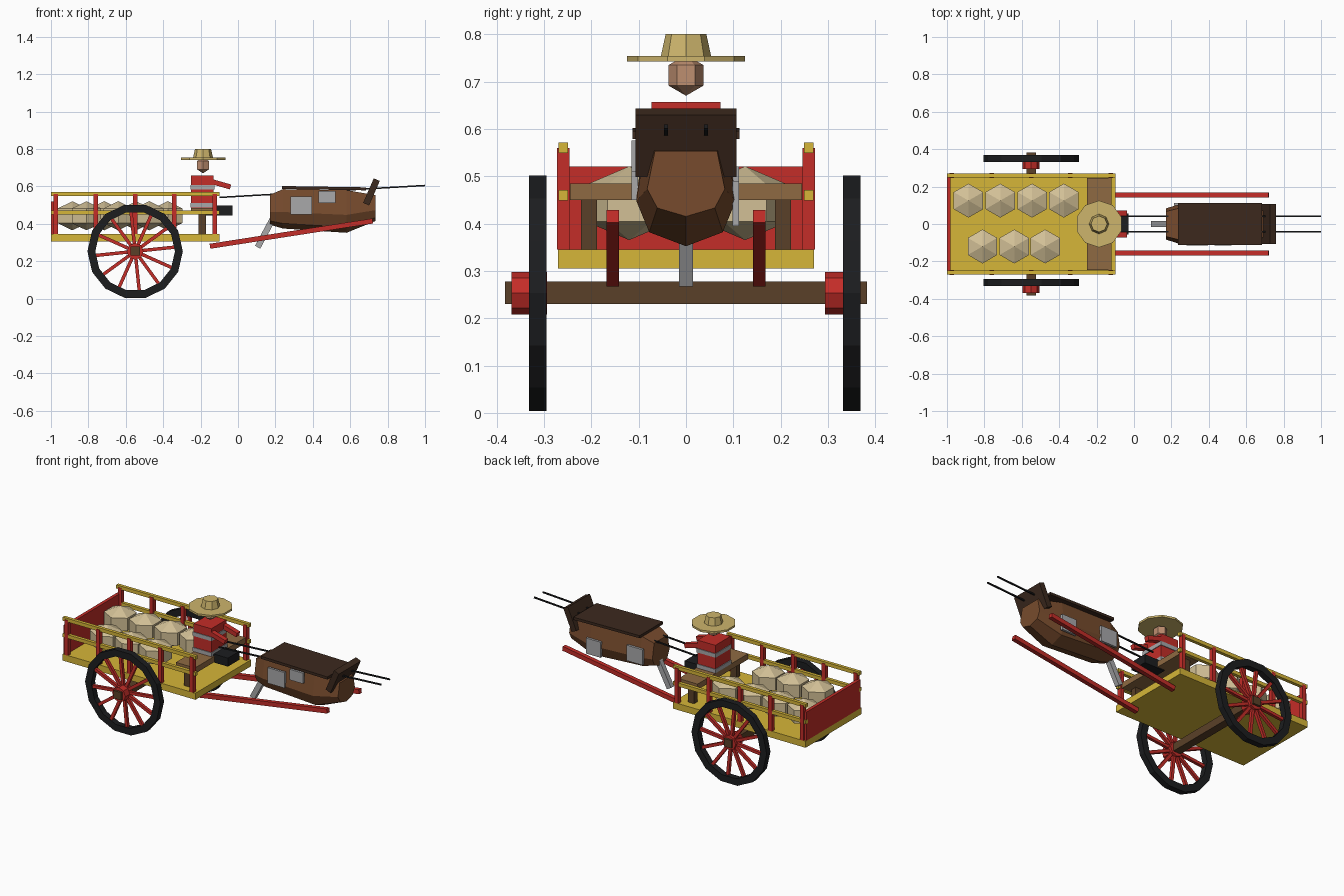
import bpy, bmesh, math
from mathutils import Vector, Matrix

if "Cube" in bpy.data.objects:
    bpy.data.objects.remove(bpy.data.objects["Cube"])

def mat(name, hexcol):
    m = bpy.data.materials.new(name)
    c = [int(hexcol[i:i + 2], 16) / 255 for i in (0, 2, 4)]
    m.diffuse_color = [((v + .055) / 1.055) ** 2.4 for v in c] + [1]
    m.use_nodes = True
    m.node_tree.nodes["Principled BSDF"].inputs["Base Color"].default_value = m.diffuse_color
    return m

YELLOW, RED = mat("yellow", "D6B638"), mat("red", "C42D28")
BLACK, TAN = mat("black", "1C1D1F"), mat("sackcloth", "D2C096")
WOOD, DARK = mat("wood", "8F6A42"), mat("dark_wood", "5A4028")
HIDE, LID = mat("brown_hull", "774B2D"), mat("dark_brown", "3C291E")
GREY, SKIN, STRAW = mat("metal", "A8A8AA"), mat("skin", "BE8E70"), mat("straw", "CDB56C")

def finish(name, bm, material):
    bmesh.ops.recalc_face_normals(bm, faces=bm.faces)
    me = bpy.data.meshes.new(name)
    bm.to_mesh(me)
    bm.free()
    me.materials.append(material)
    ob = bpy.data.objects.new(name, me)
    bpy.context.collection.objects.link(ob)
    return ob

def box(name, lo, hi, material):
    lo, hi = Vector(lo), Vector(hi)
    bm = bmesh.new()
    bmesh.ops.create_cube(bm, size=1, matrix=Matrix.Translation((lo + hi) / 2) @ Matrix.Diagonal((*(hi - lo), 1)))
    return finish(name, bm, material)

def beam(name, a, b, w, h, material):
    """Box from a to b in the xz plane; w along y, h across."""
    a, b = Vector(a), Vector(b)
    d = b - a
    rot = Matrix.Rotation(-math.atan2(d.z, d.x), 4, 'Y')
    bm = bmesh.new()
    bmesh.ops.create_cube(bm, size=1, matrix=Matrix.Translation((a + b) / 2) @ rot @ Matrix.Diagonal((d.length, w, h, 1)))
    return finish(name, bm, material)

def cone(name, loc, r1, r2, depth, n, material, rot=Matrix()):
    bm = bmesh.new()
    bmesh.ops.create_cone(bm, cap_ends=True, segments=n, radius1=r1, radius2=r2, depth=depth,
                          matrix=Matrix.Translation(loc) @ rot)
    return finish(name, bm, material)

def ball(name, loc, r, height, material):
    """Six-sided three-ring sphere."""
    bm = bmesh.new()
    bmesh.ops.create_uvsphere(bm, u_segments=6, v_segments=3, radius=1,
                              matrix=Matrix.Translation(loc) @ Matrix.Diagonal((r, r, height / 2, 1)))
    return finish(name, bm, material)

def loft(name, rings, material, closed=False):
    bm = bmesh.new()
    vs = [[bm.verts.new(p) for p in ring] for ring in rings]
    n, m = len(vs), len(vs[0])
    for i in range(n if closed else n - 1):
        for j in range(m):
            k, l = (i + 1) % n, (j + 1) % m
            bm.faces.new((vs[i][j], vs[i][l], vs[k][l], vs[k][j]))
    if not closed:
        bm.faces.new(vs[0])
        bm.faces.new(vs[-1])
    return finish(name, bm, material)

# Cart bed, back board, posts and rails
box("bed", (-1, -.27, .305), (-.1, .27, .345), YELLOW)
box("back_board", (-1, -.26, .345), (-.98, .26, .52), RED)
for s in (-1, 1):
    for x in (-.975, -.76, -.55, -.34, -.125):
        box("post", (x - .012, s * .259 - .013, .345), (x + .012, s * .259 + .013, .56), RED)
    for z in (.46, .56):
        box("rail", (-1, s * .259 - .01, z - .011), (-.1, s * .259 + .01, z + .011), YELLOW)
    beam("shaft", (-.15, s * .155, .28), (.72, s * .155, .415), .026, .027, RED)

# Axle and wheels
CX, CZ = -.55, .253
box("axle", (CX - .025, -.382, CZ - .023), (CX + .025, .382, CZ + .025), DARK)
turn = Matrix.Rotation(math.pi / 2, 4, 'X')
for c in (-.3315, .3315):
    rings = []
    for i in range(14):
        a = 2 * math.pi * i / 14
        rings.append([(CX + r * math.cos(a), c + y, CZ + r * math.sin(a))
                      for r, y in ((.255, 0), (.255, .037), (.213, .037), (.213, 0))])
    loft("tyre", rings, BLACK, closed=True)
    cone("hub", (CX, c, CZ), .045, .045, .075, 8, RED, turn)
    for i in range(12):
        a = 2 * math.pi * (i + .2) / 12
        d = Vector((math.cos(a), 0, math.sin(a)))
        o = Vector((CX, c + .014, CZ))
        beam("spoke", o + d * .03, o + d * .22, .018, .018, RED)

# Sacks in two rows
for y, xs in ((.125, (-.885, -.715, -.545, -.375)), (-.12, (-.81, -.64, -.475))):
    for x in xs:
        ball("sack", (x, y, .443), .105, .156, TAN)

# Bench
box("bench_seat", (-.25, -.245, .45), (-.12, .245, .485), WOOD)
for s in (-1, 1):
    box("bench_leg", (-.21, s * .205 - .017, .345), (-.17, s * .205 + .017, .45), DARK)

# Driver
box("torso", (-.25, -.073, .485), (-.13, .073, .657), RED)
for z in (.5, .595):
    box("stripe", (-.254, -.077, z - .012), (-.126, .077, z + .012), GREY)
box("legs", (-.17, -.055, .445), (-.03, .055, .497), BLACK)
for s in (-1, 1):
    beam("arm", (-.18, s * .058, .637), (-.04, s * .058, .597), .03, .027, RED)
    beam("rein", (-.1, s * .042, .541), (1, s * .042, .605), .008, .008, BLACK)
ball("head", (-.187, 0, .713), .043, .086, SKIN)
cone("hat_brim", (-.187, 0, .748), .125, .125, .012, 10, STRAW)
cone("hat_crown", (-.187, 0, .777), .053, .043, .046, 8, STRAW)

# Lofted hull between the shafts
half = [(0, 0), (.74, .13), (1, .42), (.8, 1)]
prof = half + [(-u, v) for u, v in half[:0:-1]]
rings = [[(x, w * u, zb + (zt - zb) * v) for u, v in prof]
         for x, w, zb, zt in ((.17, .083, .395, .555), (.24, .105, .375, .585),
                              (.58, .105, .352, .58), (.735, .082, .415, .553))]
loft("hull", rings, HIDE)
beam("hull_lid", (.235, 0, .594), (.685, 0, .587), .226, .016, LID)
beam("front_plate", (.685, 0, .505), (.742, 0, .636), .213, .035, LID)

# Side patches and prop stand
for y, x0, x1, z0, z1 in ((-.108, .28, .395, .45, .545), (-.108, .43, .52, .51, .575),
                          (.105, .215, .325, .425, .52), (.105, .5, .6, .395, .49)):
    box("side_patch", (x0, y - .007, z0), (x1, y + .007, z1), GREY)
beam("prop_stand", (.185, 0, .425), (.105, 0, .275), .03, .032, GREY)
